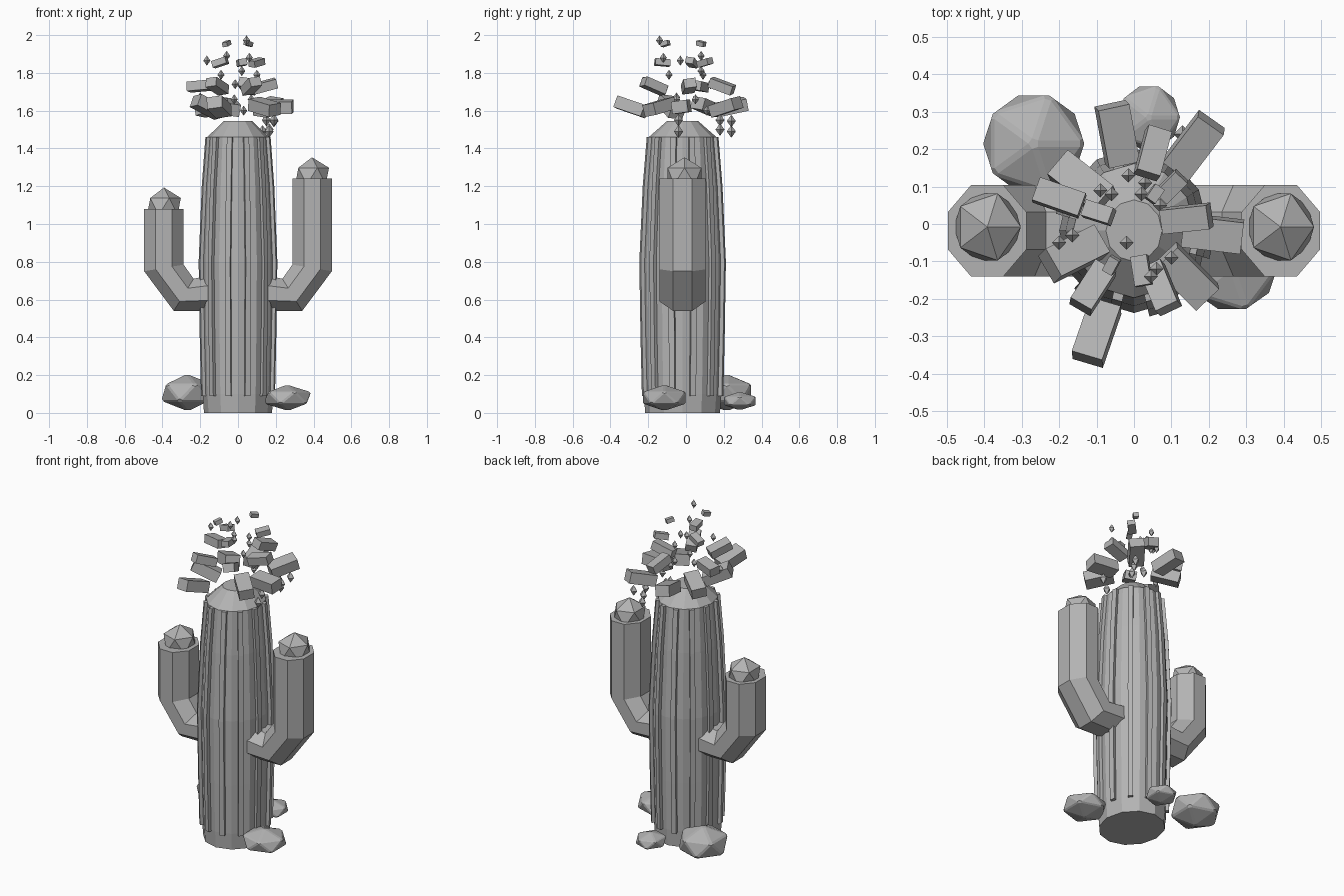
import bpy, bmesh
from math import sin, cos, pi, atan2, radians
from mathutils import Vector, Matrix

if "Cube" in bpy.data.objects:
    bpy.data.objects.remove(bpy.data.objects["Cube"])

grey = bpy.data.materials.new("stone grey")
grey.use_nodes = True
COLOUR = (0.45, 0.45, 0.45, 1)
grey.diffuse_color = COLOUR
grey.node_tree.nodes["Principled BSDF"].inputs["Base Color"].default_value = COLOUR

CENTRE_Y = -0.018
DEPTH = 1.1          # trunk is slightly deeper than wide


def finish(bm, name):
    bmesh.ops.recalc_face_normals(bm, faces=bm.faces)
    mesh = bpy.data.meshes.new(name)
    bm.to_mesh(mesh)
    bm.free()
    mesh.materials.append(grey)
    obj = bpy.data.objects.new(name, mesh)
    bpy.context.collection.objects.link(obj)
    return obj


def loft(name, rings):
    """Skin a list of equal-length point rings and cap both ends."""
    bm = bmesh.new()
    loops = [[bm.verts.new(p) for p in ring] for ring in rings]
    n = len(loops[0])
    for a, b in zip(loops, loops[1:]):
        for i in range(n):
            j = (i + 1) % n
            bm.faces.new((a[i], a[j], b[j], b[i]))
    bm.faces.new(loops[0])
    bm.faces.new(loops[-1])
    return finish(bm, name)


def ico(name, centre, size, bevel=0.0):
    """Low-poly ball with a vertical axis."""
    bm = bmesh.new()
    bmesh.ops.create_icosphere(bm, subdivisions=1, radius=1)
    if bevel:
        bmesh.ops.bevel(bm, geom=bm.edges[:], offset=bevel, segments=1,
                        affect='EDGES')
    bmesh.ops.transform(bm, verts=bm.verts,
                        matrix=Matrix.Translation(centre) @ Matrix.Diagonal((*size, 1)))
    return finish(bm, name)


# Trunk with a blunt top
profile = [(0, 0.18), (0.1, 0.187), (0.4, 0.194), (0.8, 0.2), (1.2, 0.183), (1.46, 0.163)]


def trunk_ring(z, r, sides=12):
    return [(r * cos(2 * pi * i / sides), CENTRE_Y + DEPTH * r * sin(2 * pi * i / sides), z)
            for i in range(sides)]


loft("trunk", [trunk_ring(z, r) for z, r in profile + [(1.545, 0.075)]])

# Raised vertical ribs
RIBS = 12
for k in range(RIBS):
    angle = 2 * pi * (k + 0.5) / RIBS
    out = Vector((cos(angle), sin(angle), 0))
    side = Vector((-sin(angle), cos(angle), 0)) * 0.014
    rings = []
    for z, r in [(0.09, 0.187)] + profile[2:]:
        ring = []
        for depth, s in ((-0.03, -1), (0.012, -1), (0.012, 1), (-0.03, 1)):
            p = out * (r + depth) + side * s
            ring.append((p.x, CENTRE_Y + p.y * DEPTH, z))
        rings.append(ring)
    loft(f"rib_{k + 1}", rings)


# Arms: each ring is given by its outer and inner point
def arm(name, sign, top):
    spans = [((0.12, 0.54), (0.12, 0.735)), ((0.34, 0.54), (0.235, 0.71)),
             ((0.497, 0.75), (0.288, 0.785)), ((0.497, top), (0.288, top))]
    rings = []
    for (xo, zo), (xi, zi) in spans:
        ring = []
        for i in range(8):
            a = 2 * pi * (i + 0.5) / 8
            u, v = cos(a) / cos(pi / 8), sin(a) / cos(pi / 8)
            x = (xo + xi) / 2 + u * (xo - xi) / 2
            z = (zo + zi) / 2 + u * (zo - zi) / 2
            ring.append((sign * x, CENTRE_Y + 0.122 * v, z))
        rings.append(ring)
    loft(name, rings)
    ico(name + "_bud", (sign * 0.392, CENTRE_Y + 0.01, top + 0.013), (0.1, 0.105, 0.1))


arm("left_arm", 1, 1.24)
arm("right_arm", -1, 1.08)

# Rocks around the foot
ico("back_right_rock", (-0.268, 0.215, 0.107), (0.155, 0.155, 0.1), 0.06)
ico("front_left_rock", (0.262, -0.115, 0.08), (0.14, 0.135, 0.07), 0.06)
ico("back_rock", (0.04, 0.285, 0.063), (0.095, 0.1, 0.05), 0.06)

# Floating blocks, pointing outward, in shrinking layers: (x, y, tilt)
layers = [
    (1.62, (0.16, 0.085, 0.065), [
        (-0.045, 0.24, 12), (0.16, 0.21, 15), (0.21, -0.025, 0), (0.14, -0.14, -12),
        (-0.1, -0.29, 18), (-0.16, -0.08, 25), (-0.14, 0.11, -15)]),
    (1.73, (0.13, 0.065, 0.05), [
        (0.05, 0.19, -20), (0.14, 0.015, 15), (0.07, -0.17, 22),
        (-0.11, -0.17, 20), (-0.2, 0.07, -5)]),
    (1.855, (0.08, 0.045, 0.035), [
        (0.1, 0.1, 12), (-0.095, 0.03, -18), (0.02, -0.125, 5)]),
    (1.955, (0.045, 0.03, 0.025), [
        (0.055, 0.08, -12), (-0.06, -0.11, -15)]),
]
for level, (z, size, blocks) in enumerate(layers):
    for k, (x, y, tilt) in enumerate(blocks):
        bm = bmesh.new()
        bmesh.ops.create_cube(bm, size=1)
        place = (Matrix.Translation((x, y, z))
                 @ Matrix.Rotation(atan2(y, x), 4, 'Z')
                 @ Matrix.Rotation(radians(-tilt), 4, 'Y')
                 @ Matrix.Rotation(radians(8), 4, 'X')
                 @ Matrix.Diagonal((*size, 1)))
        bmesh.ops.transform(bm, verts=bm.verts, matrix=place)
        finish(bm, f"block_{level + 1}_{k + 1}")

# Small eight-sided shards
shards = [
    (0.13, 0.24, 1.49), (0.165, -0.04, 1.49), (0.15, 0.18, 1.55), (0.19, -0.04, 1.55),
    (0.165, 0.18, 1.5), (0.19, 0.24, 1.545), (-0.2, -0.05, 1.67), (0.03, 0.11, 1.6),
    (-0.015, 0.13, 1.74), (0.02, 0.08, 1.81), (0.1, -0.09, 1.79), (-0.09, 0.09, 1.79),
    (-0.165, -0.03, 1.865), (-0.06, 0.08, 1.89), (0.06, -0.12, 1.88),
    (0.045, -0.14, 1.972), (0.07, 0.05, 1.66), (-0.02, -0.05, 1.66),
]
for k, centre in enumerate(shards):
    radius = 0.024 if centre[2] < 1.6 else 0.019
    bm = bmesh.new()
    for flip in (0, pi):
        bmesh.ops.create_cone(bm, cap_ends=False, segments=4, radius1=radius, radius2=0,
                              depth=radius * 1.4,
                              matrix=Matrix.Rotation(flip, 4, 'X')
                              @ Matrix.Translation((0, 0, radius * 0.7)))
    bmesh.ops.remove_doubles(bm, verts=bm.verts, dist=0.0005)
    bmesh.ops.translate(bm, verts=bm.verts, vec=centre)
    finish(bm, f"shard_{k + 1}")
